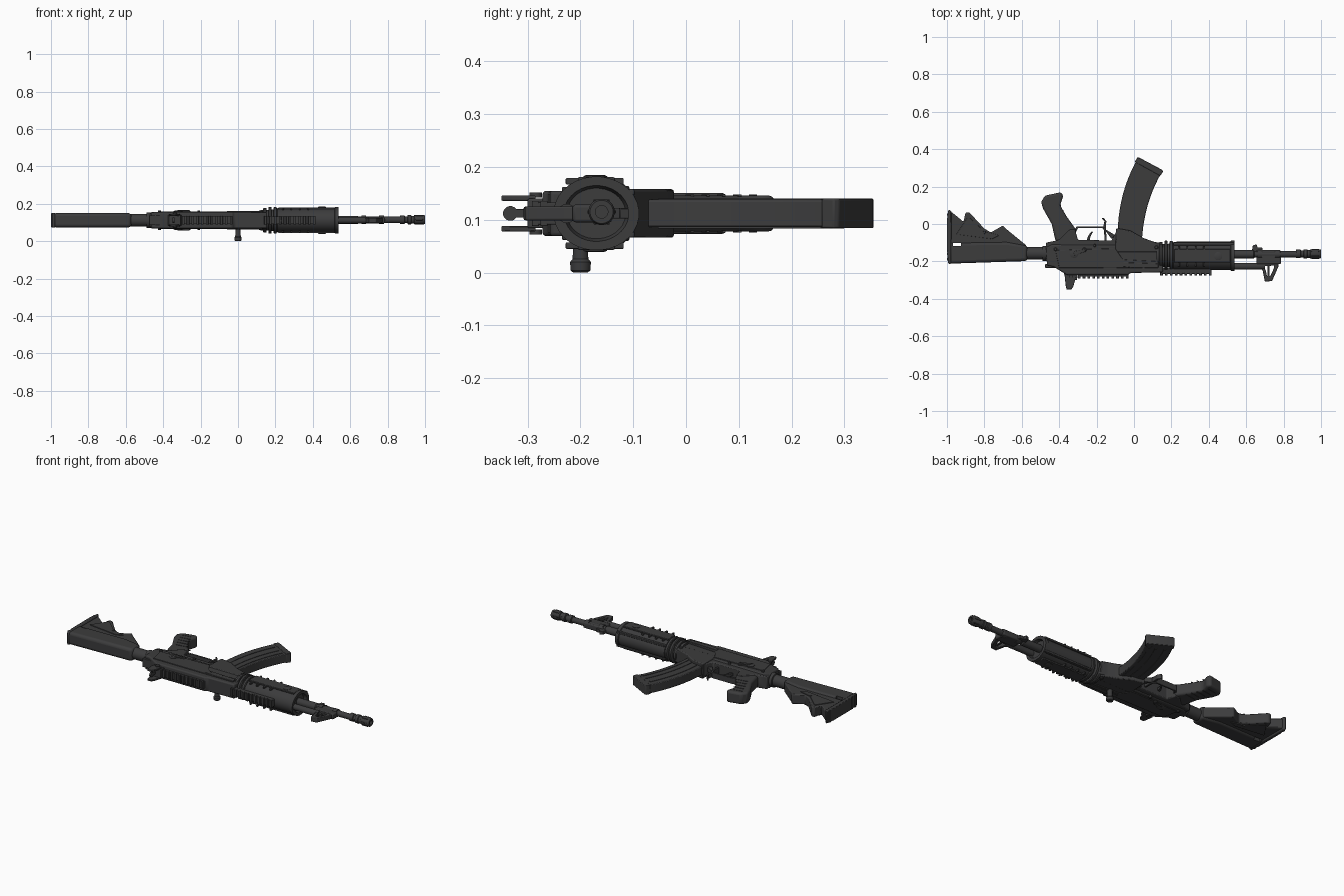
import bpy, bmesh, math
from mathutils import Vector, Matrix

C = 0.112  # height of the centre plane
mat = bpy.data.materials.new("dark gunmetal")
mat.diffuse_color = (0.045, 0.045, 0.046, 1)


def finish(name, bm, bevel=0.0, segs=2):
    bmesh.ops.recalc_face_normals(bm, faces=bm.faces)
    me = bpy.data.meshes.new(name)
    bm.to_mesh(me)
    bm.free()
    me.materials.append(mat)
    ob = bpy.data.objects.new(name, me)
    bpy.context.collection.objects.link(ob)
    if bevel:
        m = ob.modifiers.new("bevel", 'BEVEL')
        m.width, m.segments, m.limit_method = bevel, segs, 'ANGLE'
    return ob


def prism(name, pts, h, bevel=0.004, segs=2, z=C):
    """Side outline extruded to half-thickness h around height z."""
    bm = bmesh.new()
    f = bm.faces.new([bm.verts.new((x, y, z - h)) for x, y in pts])
    r = bmesh.ops.extrude_face_region(bm, geom=[f])
    bmesh.ops.translate(bm, vec=(0, 0, 2 * h), verts=[v for v in r['geom'] if isinstance(v, bmesh.types.BMVert)])
    return finish(name, bm, bevel, segs)


def box(name, x0, x1, y0, y1, h, bevel=0.003, z=C):
    return prism(name, [(x0, y0), (x1, y0), (x1, y1), (x0, y1)], h, bevel, z=z)


def lathe(name, prof, y, z=C, axis='X', n=24, sy=1.0, sz=1.0, x=0.0):
    """Profile of (position, radius) spun around the x or z direction."""
    bm = bmesh.new()
    rings = []
    for a, r in prof:
        ring = []
        for i in range(n):
            t = 2 * math.pi * (i + .5) / n
            u, v = r * math.cos(t), r * math.sin(t)
            ring.append(bm.verts.new((a, y + u * sy, z + v * sz) if axis == 'X' else (x + u, y + v, a)))
        rings.append(ring)
    for A, B in zip(rings, rings[1:]):
        for i in range(n):
            j = (i + 1) % n
            bm.faces.new((A[i], A[j], B[j], B[i]))
    bm.faces.new(rings[0])
    bm.faces.new(rings[-1])
    return finish(name, bm)


def frame(name, outer, k, h):
    """Flat frame with an opening shaped like its outline."""
    n = len(outer)
    cx, cy = sum(p[0] for p in outer) / n, sum(p[1] for p in outer) / n
    inner = [(cx + (x - cx) * k, cy + (y - cy) * k) for x, y in outer]
    bm = bmesh.new()
    L = [[bm.verts.new((x, y, z)) for x, y in ps] for ps, z in
         ((outer, C - h), (outer, C + h), (inner, C + h), (inner, C - h))]
    for A, B in zip(L, L[1:] + L[:1]):
        for i in range(n):
            j = (i + 1) % n
            bm.faces.new((A[i], A[j], B[j], B[i]))
    return finish(name, bm, 0.003)


def cut(ob, cutter):
    cutter.hide_render = True
    cutter.hide_set(True)
    m = ob.modifiers.new("cut", 'BOOLEAN')
    m.object, m.operation, m.solver = cutter, 'DIFFERENCE', 'EXACT'


def bez(a, b, c, n=10):
    a, b, c = Vector(a), Vector(b), Vector(c)
    return [tuple(a * (1 - t) ** 2 + b * 2 * t * (1 - t) + c * t * t) for t in [i / n for i in range(n + 1)]]


# stock: rounded upper body, thinner lower web, butt plate
prism("stock_body", [(-.99, -.212), (-.57, -.198), (-.57, -.115), (-.68, -.095), (-.99, -.10)], .038, .016, 3)
web = prism("stock_web", [(-.99, -.14), (-.60, -.15), (-.575, -.115), (-.685, -.025), (-.70, -.008), (-.725, -.022),
            (-.765, -.045), (-.80, -.025), (-.88, .062), (-.90, .062), (-.912, .012), (-.97, .06), (-.99, .07)], .030, .006)
cut(web, box("stock_slot_cutter", -.968, -.926, -.117, -.101, .2, 0))
cut(bpy.data.objects["stock_body"], bpy.data.objects["stock_slot_cutter"])
prism("butt_plate", [(-.978, -.214), (-.994, -.212), (-1.0, -.13), (-1.0, .02), (-.992, .078), (-.976, .068)], .039, .006)
for i in range(9):
    box("butt_ridge", -1.0, -.985, -.195 + i * .03, -.183 + i * .03, .036, 0)
for s in (-1, 1):
    prism("stock_side_strip", [(-.95, -.055), (-.76, -.08), (-.72, -.06), (-.80, -.04), (-.88, .035), (-.89, .035)],
          .003, .001, z=C + s * .031)
    lathe("sling_stud", [(C + s * .028, .009), (C + s * .037, .007)], -.045, axis='Z', n=12, x=-.80)
lathe("buffer_tube", [(-.60, .034), (-.49, .034), (-.488, .041), (-.46, .041)], -.157)

# receiver
prism("upper_receiver", [(-.47, -.125), (-.44, -.11), (.155, -.115), (.155, -.258), (-.02, -.262), (-.03, -.272),
      (-.36, -.272), (-.43, -.228), (-.465, -.222)], .043, .010, 3)
prism("lower_receiver", [(-.47, -.20), (-.47, -.10), (-.40, -.085), (-.345, -.03), (-.315, -.03), (-.30, -.085),
      (-.12, -.088), (-.095, -.04), (.0, -.06), (.06, -.085), (.155, -.105), (.155, -.17), (-.06, -.19)], .038, .005)
prism("magazine_well", [(-.10, -.15), (-.095, -.022), (-.02, -.035), (.05, -.075), (.135, -.105), (.145, -.15)], .046, .005)
for s in (-1, 1):
    z = C + s * .043
    prism("side_panel", [(-.42, -.14), (-.10, -.13), (-.06, -.19), (.13, -.20), (.13, -.235), (-.40, -.235)], .004, .002, z=z)
    prism("port_plate", [(-.06, -.205), (-.06, -.228), (.0, -.235), (.13, -.235), (.13, -.212)], .005, .002, z=C + s * .045)
    for x, y, r in ((-.32, -.158, .024), (-.265, -.138, .012), (-.21, -.115, .008), (.12, -.125, .010), (-.42, -.135, .009)):
        lathe("pin", [(C + s * .030, r), (C + s * .049, r), (C + s * .052, r * .7)], y, axis='Z', n=16, x=x)
    prism("selector_lever", [(-.325, -.170), (-.262, -.148), (-.258, -.134), (-.32, -.145)], .004, .001, z=C + s * .050)
box("rear_latch", -.475, -.41, -.235, -.215, .026)

# side charging knob
lathe("charging_knob", [(0, .014), (.004, .019), (.020, .020), (.026, .015), (.07, .014), (.09, .014)], -.20, axis='Z', n=20)

# grip, trigger and guard
prism("grip", [(-.497, .118), (-.475, .152), (-.39, .170), (-.378, .150), (-.395, .10), (-.36, .04), (-.31, -.03),
      (-.33, -.10), (-.42, -.09), (-.44, .0), (-.485, .08)], .034, .013, 3)
for i in range(5):
    for s in (-1, 1):
        prism("grip_ridge", [(-.462 + i * .012, .125 - i * .03), (-.405 + i * .014, .135 - i * .03),
              (-.405 + i * .014, .129 - i * .03), (-.462 + i * .012, .119 - i * .03)], .002, 0, z=C + s * .034)
prism("trigger_guard", [(-.325, -.035), (-.305, -.013), (-.165, -.013), (-.150, -.03), (-.145, -.10), (-.157, -.10),
      (-.160, -.035), (-.168, -.022), (-.30, -.022), (-.312, -.045)], .018, .002)
prism("trigger", bez((-.255, -.10), (-.25, -.06), (-.225, -.04), 5) + bez((-.218, -.044), (-.238, -.06), (-.235, -.10), 5), .009, .002)
prism("magazine_release", [(-.165, -.02), (-.158, .015), (-.172, .03), (-.164, .034), (-.148, .016), (-.15, -.03), (-.10, -.06), (-.12, -.08)],
      .014, .002)

# curved magazine with side ribs and floor plate
left, ctl_l = (-.088, -.06), (-.085, .17)
right, ctl_r = (.042, -.10), (.050, .11)
L, R = bez(left, ctl_l, (.020, .350)), bez(right, ctl_r, (.152, .283))
prism("magazine", L + R[::-1], .026, .004)
mix = lambda k, i: tuple(Vector(L[i]).lerp(Vector(R[i]), k))
for s in (-1, 1):
    for k in (.22, .55, .8):
        prism("magazine_rib", [mix(k, i) for i in range(1, 10)] + [mix(k + .08, i) for i in range(9, 0, -1)],
              .002, 0, z=C + s * .0265)
prism("magazine_floor", [(.004, .332), (.018, .356), (.030, .354), (.150, .290), (.155, .280), (.140, .257)], .028, .003)

# handguard: collar rings, hollow-ended shell, side panels
for x, r in ((.135, .066), (.162, .072), (.190, .070)):
    lathe("collar_ring", [(x, r - .004), (x + .003, r), (x + .015, r), (x + .018, r - .004)], -.168, sy=1.1, n=32)
lathe("collar_core", [(.12, .055), (.215, .058)], -.168, sy=1.1, n=32)
lathe("handguard", [(.205, .055), (.212, .065), (.515, .066), (.518, .070), (.537, .070), (.537, .053), (.518, .048),
      (.518, .02)], -.170, sy=1.16, n=32)
for s in (-1, 1):
    box("handguard_panel", .215, .515, -.205, -.135, .005, .003, z=C + s * .064)
    for i in range(4):
        box("handguard_rib", .235 + i * .045, .245 + i * .045, -.228, -.118, .006, .002, z=C + s * .061)
    lathe("handguard_stud", [(C + s * .055, .022), (C + s * .071, .022), (C + s * .073, .017)], -.172, axis='Z', x=.45)
    box("handguard_edge", .21, .535, -.115, -.098, .006, .003, z=C + s * .040)

# accessory rails
for name, x0, x1, y in (("receiver_rail", -.30, -.03, -.268), ("handguard_rail", .14, .415, -.252)):
    box(name, x0, x1, y - .014, y + .02, .021, .002)
    n = 11
    for i in range(n):
        a = x0 + (x1 - x0 - .014) * i / (n - 1)
        box(name + "_tooth", a, a + .014, y - .024, y - .010, .024, .002)

# barrel, gas tube and muzzle device
lathe("barrel", [(.50, .022), (.64, .022), (.645, .017), (.90, .017)], -.162, .114)
lathe("muzzle_device", [(.865, .018), (.867, .023), (.89, .023), (.893, .018), (.905, .018), (.908, .025), (.925, .025),
      (.928, .021), (.94, .021), (.943, .025), (.995, .025), (1.0, .022), (1.0, .012), (.96, .012)], -.160, .115)
for i in range(6):
    t = i * math.pi / 3
    y, z = -.160 + .024 * math.cos(t), .115 + .024 * math.sin(t)
    box("muzzle_lug", .95, .988, y - .003, y + .003, .003, .001, z=z)
lathe("gas_tube", [(.50, .018), (.70, .018)], -.226)

# front sight tower and barrel block
frame("front_sight_tower", [(.66, -.205), (.775, -.195), (.772, -.228), (.738, -.305), (.70, -.308), (.688, -.25)], .5, .013)
box("sight_block", .655, .785, -.215, -.140, .017, .006)
for x in (.66, .755):
    lathe("block_band", [(x, .023), (x + .025, .023)], -.162, .114)
prism("bayonet_lug", [(.63, -.15), (.635, -.115), (.655, -.108), (.66, -.125), (.685, -.125), (.69, -.15)], .010, .002)
box("sight_post", .715, .725, -.30, -.225, .004, .001)

# rear sight
prism("rear_sight_base", [(-.375, -.262), (-.300, -.262), (-.305, -.300), (-.365, -.300)], .028, .003)
for s in (-1, 1):
    prism("rear_sight_wing", [(-.37, -.285), (-.31, -.285), (-.325, -.335), (-.335, -.350), (-.36, -.350), (-.365, -.33)],
          .005, .002, z=C + s * .029)
    lathe("sight_knob", [(C + s * .030, .012), (C + s * .040, .012)], -.285, axis='Z', n=16, x=-.337)
lathe("rear_aperture", [(-.35, .005), (-.35, .014), (-.34, .014), (-.34, .005)], -.333, n=16)
box("aperture_stem", -.35, -.34, -.322, -.29, .008, .001)

# smooth the round parts while keeping hard edges
bpy.ops.object.select_all(action='DESELECT')
for ob in bpy.context.collection.objects:
    if not ob.hide_render:
        ob.select_set(True)
        bpy.context.view_layer.objects.active = ob
bpy.ops.object.shade_smooth_by_angle(angle=math.radians(35))
